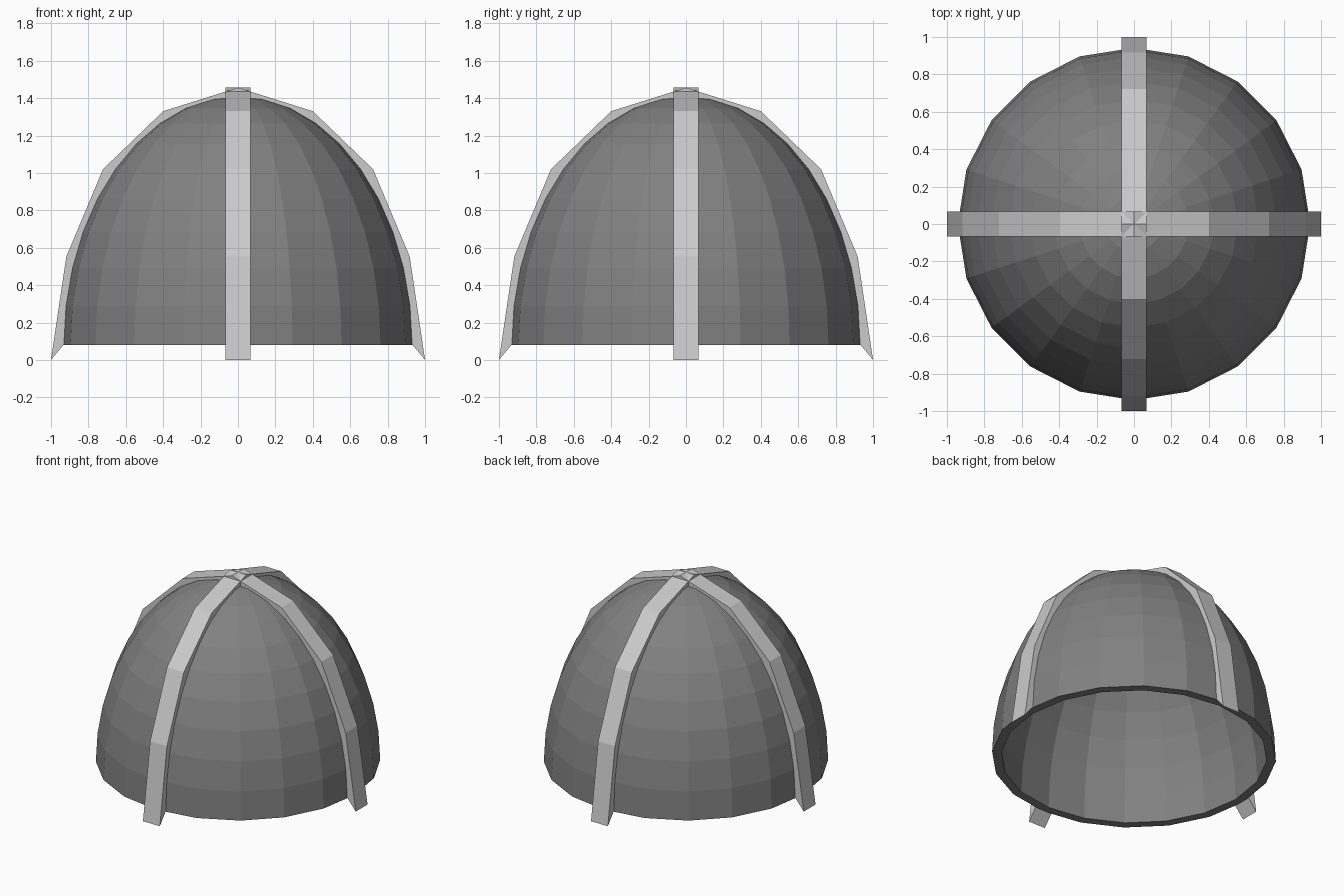
import bpy, bmesh
from math import sin, cos, radians, tau

if "Cube" in bpy.data.objects:
    bpy.data.objects.remove(bpy.data.objects["Cube"])


def material(name, value):
    mat = bpy.data.materials.new(name)
    mat.diffuse_color = (value, value, value, 1)
    mat.use_nodes = True
    mat.node_tree.nodes["Principled BSDF"].inputs["Base Color"].default_value = mat.diffuse_color
    return mat


def add_object(name, bm, mat):
    bmesh.ops.recalc_face_normals(bm, faces=bm.faces)
    mesh = bpy.data.meshes.new(name)
    bm.to_mesh(mesh)
    bm.free()
    mesh.materials.append(mat)
    obj = bpy.data.objects.new(name, mesh)
    bpy.context.collection.objects.link(obj)
    return obj


dark = material("dark_grey", 0.22)
light = material("light_grey", 0.7)

# Dome shell: outer and inner quarter ellipses spun into 20 sides
BASE = 0.08


def quarter(radius, height):
    return [(radius * cos(radians(a)), BASE + height * sin(radians(a)))
            for a in range(0, 91, 9)]


bm = bmesh.new()
for pts in (quarter(0.942, 1.33), quarter(0.88, 1.268)):
    verts = [bm.verts.new((r, 0, z)) for r, z in pts]
    for a, b in zip(verts, verts[1:]):
        bm.edges.new((a, b))
bm.verts.ensure_lookup_table()
bm.edges.new((bm.verts[0], bm.verts[11]))  # flat rim
bmesh.ops.spin(bm, geom=bm.verts[:] + bm.edges[:], cent=(0, 0, 0),
               axis=(0, 0, 1), angle=tau, steps=20)
bmesh.ops.remove_doubles(bm, verts=bm.verts, dist=0.001)
bmesh.ops.dissolve_degenerate(bm, edges=bm.edges, dist=0.0005)
add_object("dome_shell", bm, dark)

# Two crossing arched ribs, pointed at the feet
OUTER = [(1.0, 0.0), (0.918, 0.553), (0.722, 1.02), (0.4, 1.33), (0.0, 1.456)]
INNER = [(0.925, 0.09), (0.86, 0.52), (0.67, 0.97), (0.37, 1.26), (0.0, 1.38)]
HALF_WIDTH = 0.068


def full_arch(half):
    return half + [(-x, z) for x, z in reversed(half[:-1])]


def rib(name, turn):
    bm = bmesh.new()
    rows = []
    for (ox, oz), (ix, iz) in zip(full_arch(OUTER), full_arch(INNER)):
        rows.append([bm.verts.new(co) for co in (
            (ox, -HALF_WIDTH, oz), (ox, HALF_WIDTH, oz),
            (ix, HALF_WIDTH, iz), (ix, -HALF_WIDTH, iz))])
    for a, b in zip(rows, rows[1:]):
        for i in range(4):
            j = (i + 1) % 4
            bm.faces.new((a[i], a[j], b[j], b[i]))
    bm.faces.new(rows[0])
    bm.faces.new(rows[-1])
    add_object(name, bm, light).rotation_euler.z = turn


rib("side_to_side_rib", 0)
rib("front_to_back_rib", tau / 4)
